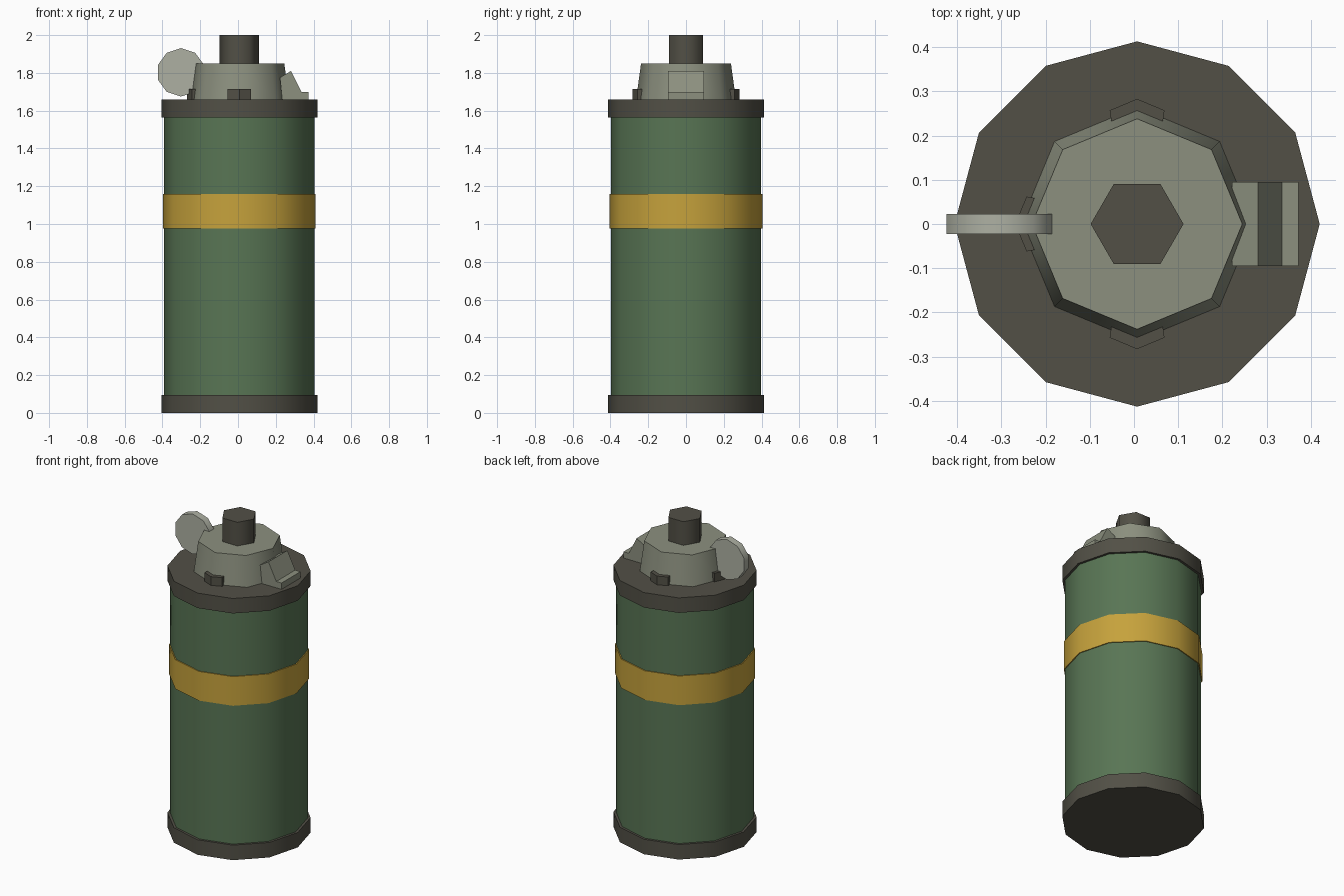
import bpy, bmesh, math
from mathutils import Matrix

if "Cube" in bpy.data.objects:
    bpy.data.objects.remove(bpy.data.objects["Cube"])

AXIS_X = 0.007


def material(name, rgb):
    mat = bpy.data.materials.new(name)
    mat.use_nodes = True
    colour = (*rgb, 1)
    mat.diffuse_color = colour
    mat.node_tree.nodes["Principled BSDF"].inputs["Base Color"].default_value = colour
    return mat


green = material("olive green", (0.098, 0.178, 0.089))
yellow = material("mustard yellow", (0.565, 0.362, 0.045))
dark = material("dark metal", (0.084, 0.080, 0.061))
grey = material("grey metal", (0.262, 0.279, 0.212))
pale = material("pale metal", (0.42, 0.435, 0.365))


def finish(name, bm, mat, smooth):
    bmesh.ops.recalc_face_normals(bm, faces=bm.faces)
    mesh = bpy.data.meshes.new(name)
    bm.to_mesh(mesh)
    bm.free()
    mesh.materials.append(mat)
    obj = bpy.data.objects.new(name, mesh)
    bpy.context.collection.objects.link(obj)
    if smooth:
        bpy.ops.object.select_all(action="DESELECT")
        bpy.context.view_layer.objects.active = obj
        obj.select_set(True)
        bpy.ops.object.shade_smooth_by_angle(angle=math.radians(smooth))
    return obj


def drum(name, sides, r_low, r_high, z_low, z_high, mat, smooth=40):
    """Upright prism or frustum with a corner facing the front."""
    bm = bmesh.new()
    bmesh.ops.create_cone(bm, cap_ends=True, segments=sides, radius1=r_low,
                          radius2=r_high, depth=z_high - z_low)
    bmesh.ops.rotate(bm, verts=bm.verts, matrix=Matrix.Rotation(math.pi / 2, 3, "Z"))
    bmesh.ops.translate(bm, verts=bm.verts, vec=(AXIS_X, 0, (z_low + z_high) / 2))
    return finish(name, bm, mat, smooth)


def extrusion(name, points, offset, mat, smooth=0):
    """Flat outline pushed along an offset vector."""
    bm = bmesh.new()
    face = bm.faces.new([bm.verts.new(p) for p in points])
    moved = bmesh.ops.extrude_face_region(bm, geom=[face])["geom"]
    bmesh.ops.translate(bm, vec=offset,
                        verts=[v for v in moved if isinstance(v, bmesh.types.BMVert)])
    return finish(name, bm, mat, smooth)


# Canister
drum("canister_body", 12, 0.398, 0.398, 0.05, 1.6, green)
drum("painted_band", 12, 0.404, 0.404, 0.975, 1.16, yellow)
drum("bottom_rim", 12, 0.413, 0.413, 0, 0.095, dark)
drum("top_rim", 12, 0.413, 0.413, 1.565, 1.66, dark)

# Fuse head and plunger
drum("fuse_head", 8, 0.264, 0.238, 1.66, 1.85, grey, 50)
drum("plunger", 6, 0.105, 0.105, 1.83, 2.0, dark, 65)

# Corner lugs wrapping the foot of the head
for name, turn, reach in (("front_lug", 0, 0.283), ("back_lug", math.pi, 0.283),
                          ("right_lug", -math.pi / 2, 0.276)):
    outline = [(0, -reach), (0.062, 0.026 - reach), (0.055, -0.21), (-0.055, -0.21),
               (-0.062, 0.026 - reach)]
    spin = Matrix.Translation((AXIS_X, 0, 1.655)) @ Matrix.Rotation(turn, 4, "Z")
    lug = extrusion(name, [(x, y, 0) for x, y in outline], (0, 0, 0.06), dark)
    lug.data.transform(spin)

# Lever bracket
profile = [(0.222, 1.775), (0.28, 1.81), (0.335, 1.70), (0.372, 1.70),
           (0.372, 1.655), (0.235, 1.655)]
extrusion("lever_bracket", [(x, -0.095, z) for x, z in profile], (0, 0.19, 0), grey)

# Pull tab disc
steps = [math.pi / 2 + i * math.tau / 10 for i in range(10)]
extrusion("pull_disc", [(-0.302 + 0.128 * math.cos(a), -0.023, 1.803 + 0.128 * math.sin(a))
                        for a in steps], (0, 0.046, 0), pale, 40)
